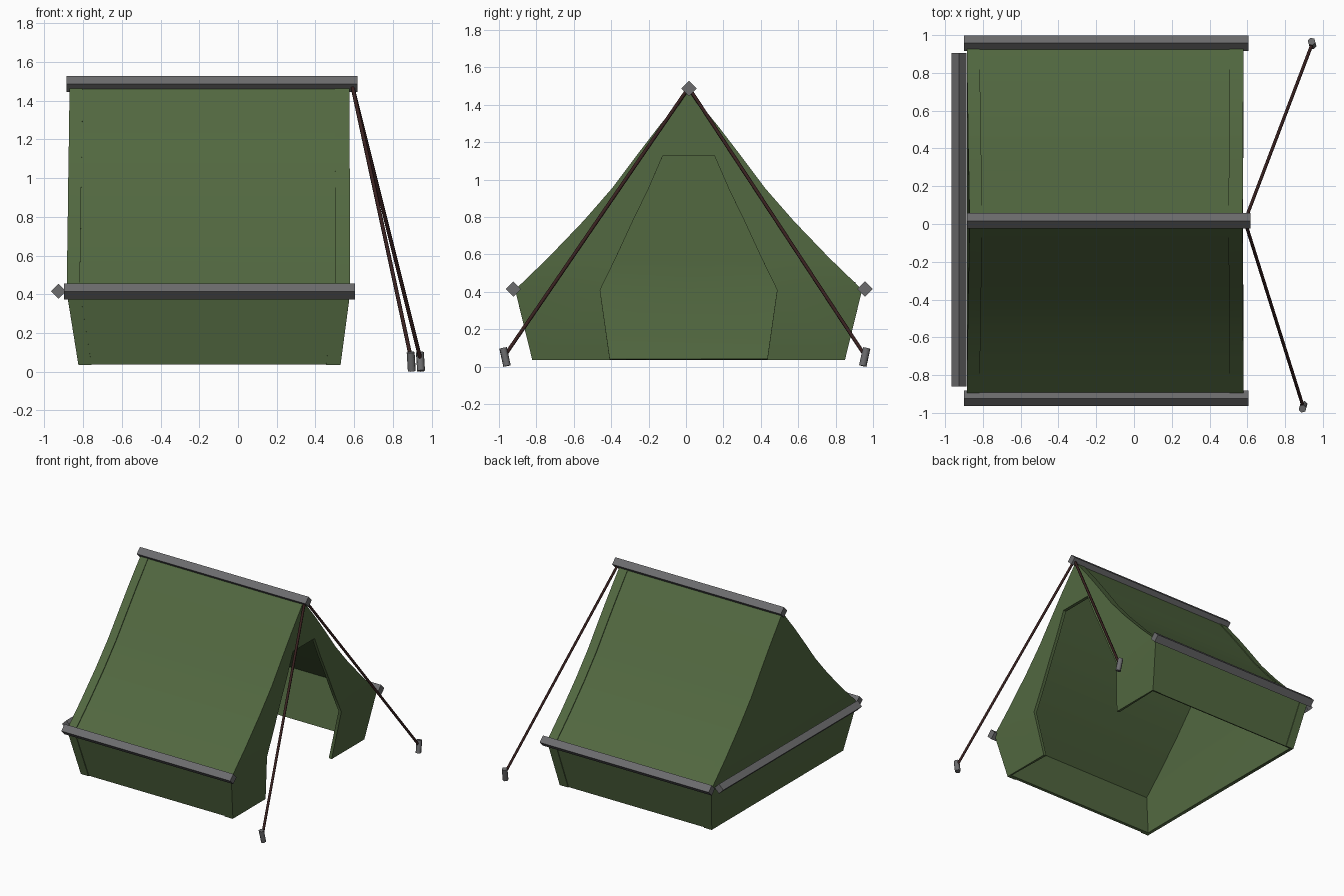
import bpy, bmesh, math
from mathutils import Vector, Matrix

if "Cube" in bpy.data.objects:
    bpy.data.objects.remove(bpy.data.objects["Cube"])


def material(name, rgb):
    m = bpy.data.materials.new(name)
    m.diffuse_color = (*rgb, 1)
    m.use_nodes = True
    m.node_tree.nodes["Principled BSDF"].inputs["Base Color"].default_value = m.diffuse_color
    return m


GREEN = material("canvas green", (0.085, 0.14, 0.052))
GREY = material("pole grey", (0.15, 0.15, 0.155))
BROWN = material("rope brown", (0.04, 0.015, 0.014))

CY = 0.014  # centre line of the tent
# height, half width, back x, front x, half width of the doorway (None above it)
ROWS = [
    (1.475, 0.0, -0.870, 0.575, None),
    (1.28, 0.155, -0.873, 0.576, None),
    (1.13, 0.270, -0.875, 0.577, 0.137),
    (0.95, 0.405, -0.878, 0.578, 0.215),
    (0.775, 0.558, -0.880, 0.578, 0.300),
    (0.58, 0.745, -0.883, 0.579, 0.390),
    (0.41, 0.922, -0.885, 0.580, 0.473),
    (0.037, 0.830, -0.825, 0.530, 0.420),
]


def finish(bm, name, mat, thickness=0, offset=-1, angle=40):
    me = bpy.data.meshes.new(name)
    bm.to_mesh(me)
    bm.free()
    ob = bpy.data.objects.new(name, me)
    bpy.context.collection.objects.link(ob)
    me.materials.append(mat)
    bpy.ops.object.select_all(action='DESELECT')
    ob.select_set(True)
    bpy.context.view_layer.objects.active = ob
    if thickness:
        s = ob.modifiers.new("thickness", 'SOLIDIFY')
        s.thickness, s.offset = thickness, offset
        bpy.ops.object.modifier_apply(modifier=s.name)
    bpy.ops.object.shade_smooth_by_angle(angle=math.radians(angle))
    return ob


def sheet(name, faces, mat, thickness, offset):
    """Weld loose faces into a sheet with outward normals and give it thickness."""
    bm = bmesh.new()
    for pts in faces:
        clean = []
        for p in pts:
            if p not in clean:
                clean.append(p)
        bm.faces.new([bm.verts.new(p) for p in clean])
    bmesh.ops.remove_doubles(bm, verts=bm.verts, dist=1e-4)
    bmesh.ops.recalc_face_normals(bm, faces=bm.faces)
    bm.normal_update()
    mid = Vector((-0.15, CY, 0.4))
    if sum(f.normal.dot(f.calc_center_median() - mid) for f in bm.faces) < 0:
        bmesh.ops.reverse_faces(bm, faces=bm.faces)
    return finish(bm, name, mat, thickness, offset)


def bar(name, a, b, radius, sides, mat):
    """Straight prism from a to b."""
    a, b = Vector(a), Vector(b)
    bm = bmesh.new()
    bmesh.ops.create_cone(bm, cap_ends=True, segments=sides, radius1=radius,
                          radius2=radius, depth=(b - a).length)
    rot = (b - a).to_track_quat('Z', 'Y').to_matrix().to_4x4()
    bmesh.ops.transform(bm, matrix=Matrix.Translation((a + b) / 2) @ rot, verts=bm.verts)
    return finish(bm, name, mat, angle=65 if sides > 4 else 89.9)


# canvas shell: roof and skirt, closed back wall, front wall with doorway
faces = []
for (z0, d0, b0, f0, o0), (z1, d1, b1, f1, o1) in zip(ROWS, ROWS[1:]):
    for s in (-1, 1):
        y = lambda d: CY + s * d
        faces.append([(b0, y(d0), z0), (f0, y(d0), z0), (f1, y(d1), z1), (b1, y(d1), z1)])
        faces.append([(b0, y(0), z0), (b0, y(d0), z0), (b1, y(d1), z1), (b1, y(0), z1)])
        i0, i1 = (0, 0) if o0 is None else (o0, o1)
        wall = [(f0, y(i0), z0), (f0, y(d0), z0), (f1, y(d1), z1)]
        if o0 is None and o1 is not None:  # lintel just above the doorway
            wall.append((f1, y(o1), z1))
        wall.append((f1, y(i1), z1))
        faces.append(wall)
sheet("canvas_shell", faces, GREEN, 0.025, -1)

# narrow hems along both end edges of the roof
for name, col, step in (("back_hem", 2, 0.068), ("front_hem", 3, -0.075)):
    faces = []
    for r0, r1 in zip(ROWS, ROWS[1:]):
        for s in (-1, 1):
            p = [(r[col] + dx, CY + s * r[1], r[0]) for r, dx in
                 ((r0, 0), (r0, step), (r1, step), (r1, 0))]
            faces.append(p)
    sheet(name, faces, GREEN, 0.006, 1)

# diamond section poles
bar("ridge_pole", (-0.885, 0.016, 1.487), (0.618, 0.016, 1.487), 0.041, 4, GREY)
bar("front_side_pole", (-0.90, -0.923, 0.415), (0.605, -0.923, 0.415), 0.041, 4, GREY)
bar("rear_side_pole", (-0.90, 0.957, 0.415), (0.605, 0.957, 0.415), 0.041, 4, GREY)
bar("back_pole", (-0.927, -0.86, 0.415), (-0.927, 0.905, 0.415), 0.039, 4, GREY)

# guy ropes and their pegs
for side, s, x, yp in (("front", -1, 0.895, -0.965), ("rear", 1, 0.943, 0.953)):
    bar(side + "_guy_rope", (0.592, CY + s * 0.015, 1.47), (x, yp, 0.065), 0.010, 6, BROWN)
    bar(side + "_peg", (x + 0.003, yp - s * 0.008, 0.004), (x - 0.003, yp + s * 0.013, 0.1),
        0.021, 6, GREY)
